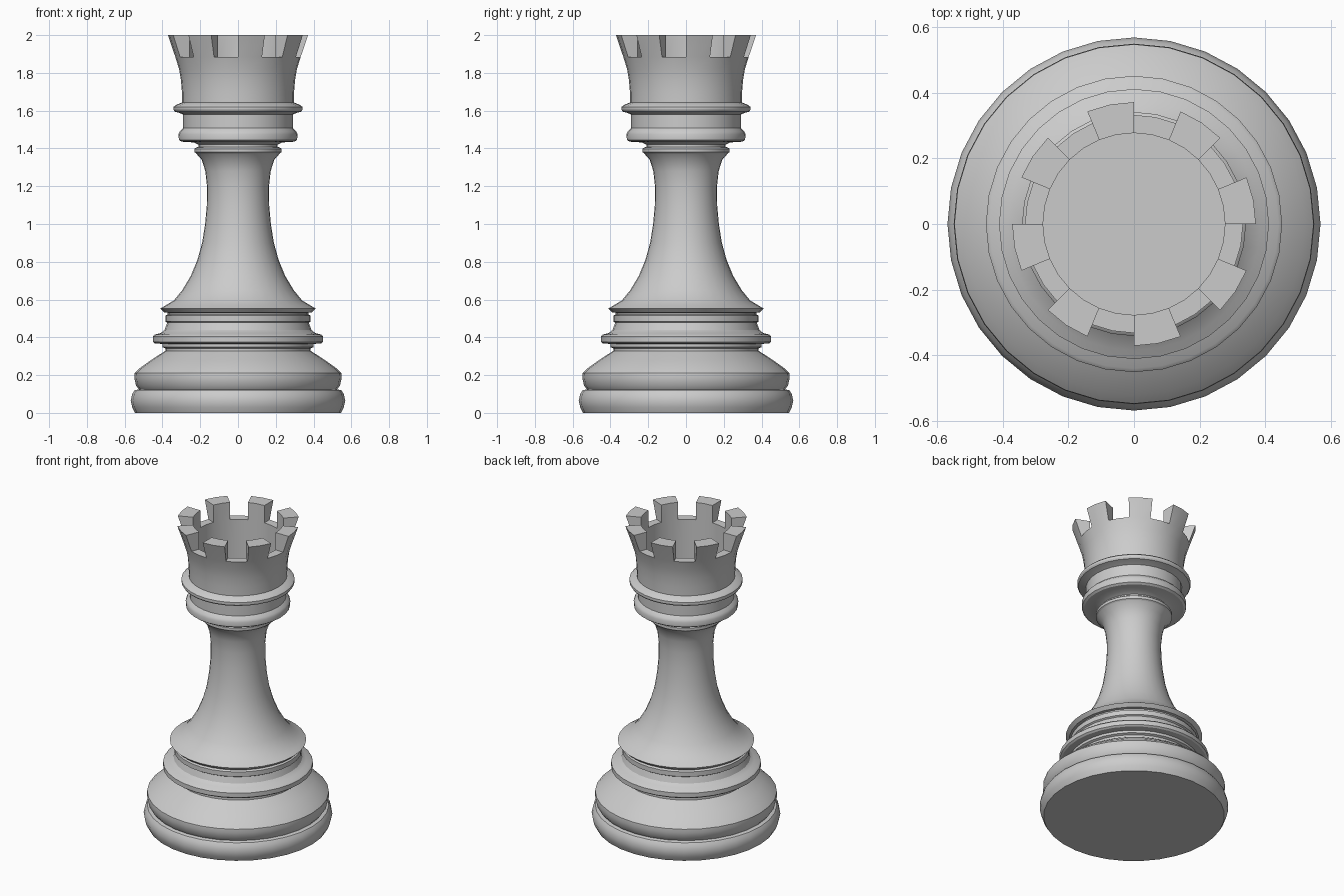
import bpy, bmesh, math

if "Cube" in bpy.data.objects:
    bpy.data.objects.remove(bpy.data.objects["Cube"])

SEGS = 32

ivory = bpy.data.materials.new("light_grey")
ivory.diffuse_color = (0.6, 0.6, 0.6, 1.0)
ivory.use_nodes = True
ivory.node_tree.nodes["Principled BSDF"].inputs["Base Color"].default_value = ivory.diffuse_color


def ring(bm, r, z):
    """A circle of vertices, or one shared vertex on the axis."""
    if r == 0:
        return [bm.verts.new((0, 0, z))] * SEGS
    step = 2 * math.pi / SEGS
    return [bm.verts.new((r * math.cos(i * step), r * math.sin(i * step), z))
            for i in range(SEGS)]


def bridge(bm, a, b):
    """Faces between two rings, skipping doubled axis vertices."""
    for i in range(SEGS):
        j = (i + 1) % SEGS
        bm.faces.new(list(dict.fromkeys((a[i], a[j], b[j], b[i]))))


def lathe(bm, profile):
    rings = [ring(bm, r, z) for r, z in profile]
    for a, b in zip(rings, rings[1:]):
        bridge(bm, a, b)
    return rings


def finish(bm, name):
    mesh = bpy.data.meshes.new(name)
    bm.to_mesh(mesh)
    bm.free()
    mesh.materials.append(ivory)
    ob = bpy.data.objects.new(name, mesh)
    bpy.context.collection.objects.link(ob)
    bpy.ops.object.select_all(action='DESELECT')
    ob.select_set(True)
    bpy.context.view_layer.objects.active = ob
    bpy.ops.object.shade_smooth_by_angle(angle=math.radians(30))


# Turned sections, listed bottom to top as (radius, height)
sections = {
    "base": [(0, 0), (0.545, 0), (0.56, 0.03), (0.568, 0.065), (0.56, 0.1),
             (0.547, 0.12), (0.525, 0.125), (0.54, 0.145), (0.549, 0.185),
             (0.547, 0.21), (0.52, 0.237), (0.46, 0.28), (0.395, 0.322)],
    "base_rings": [(0.395, 0.322), (0.385, 0.328), (0.385, 0.342), (0.40, 0.348),
                   (0.40, 0.365), (0.44, 0.368), (0.451, 0.376), (0.451, 0.405),
                   (0.44, 0.415), (0.41, 0.422), (0.388, 0.44), (0.375, 0.478),
                   (0.385, 0.484), (0.385, 0.515), (0.372, 0.522), (0.372, 0.53)],
    "stem": [(0.372, 0.53), (0.39, 0.532), (0.411, 0.553), (0.385, 0.568),
             (0.34, 0.595), (0.295, 0.65), (0.25, 0.725), (0.215, 0.81),
             (0.19, 0.9), (0.174, 1.0), (0.165, 1.1), (0.164, 1.2),
             (0.173, 1.28), (0.192, 1.34), (0.222, 1.374)],
    "neck_rings": [(0.222, 1.374), (0.23, 1.38), (0.23, 1.398), (0.222, 1.405),
                   (0.21, 1.408), (0.21, 1.42), (0.235, 1.432), (0.30, 1.436),
                   (0.313, 1.445), (0.315, 1.475), (0.308, 1.49), (0.29, 1.507),
                   (0.29, 1.58), (0.31, 1.588), (0.335, 1.595), (0.341, 1.605),
                   (0.341, 1.62), (0.33, 1.63), (0.296, 1.643)],
}
for name, profile in sections.items():
    bm = bmesh.new()
    lathe(bm, profile)
    finish(bm, name)

# Crown: flared outer wall, straight inner wall and floor
bm = bmesh.new()
outer = lathe(bm, [(0.296, 1.643), (0.297, 1.7), (0.302, 1.76),
                   (0.312, 1.82), (0.332, 1.885)])[-1]
inner = lathe(bm, [(0.277, 1.885), (0.277, 1.62), (0, 1.62)])[0]

# Battlements: eight teeth, two segments wide, with two-segment gaps
top_out, top_in = ring(bm, 0.371, 2.0), ring(bm, 0.277, 2.0)
for i in range(SEGS):
    j = (i + 1) % SEGS
    if i % 4 < 2:
        for a, b in ((outer, top_out), (top_out, top_in), (top_in, inner)):
            bm.faces.new((a[i], a[j], b[j], b[i]))
    else:
        bm.faces.new((outer[i], outer[j], inner[j], inner[i]))
    if i % 4 == 0:
        bm.faces.new((outer[i], top_out[i], top_in[i], inner[i]))
    if i % 4 == 2:
        bm.faces.new((inner[i], top_in[i], top_out[i], outer[i]))
bmesh.ops.delete(bm, geom=[v for v in bm.verts if not v.link_faces], context='VERTS')
finish(bm, "crown")
